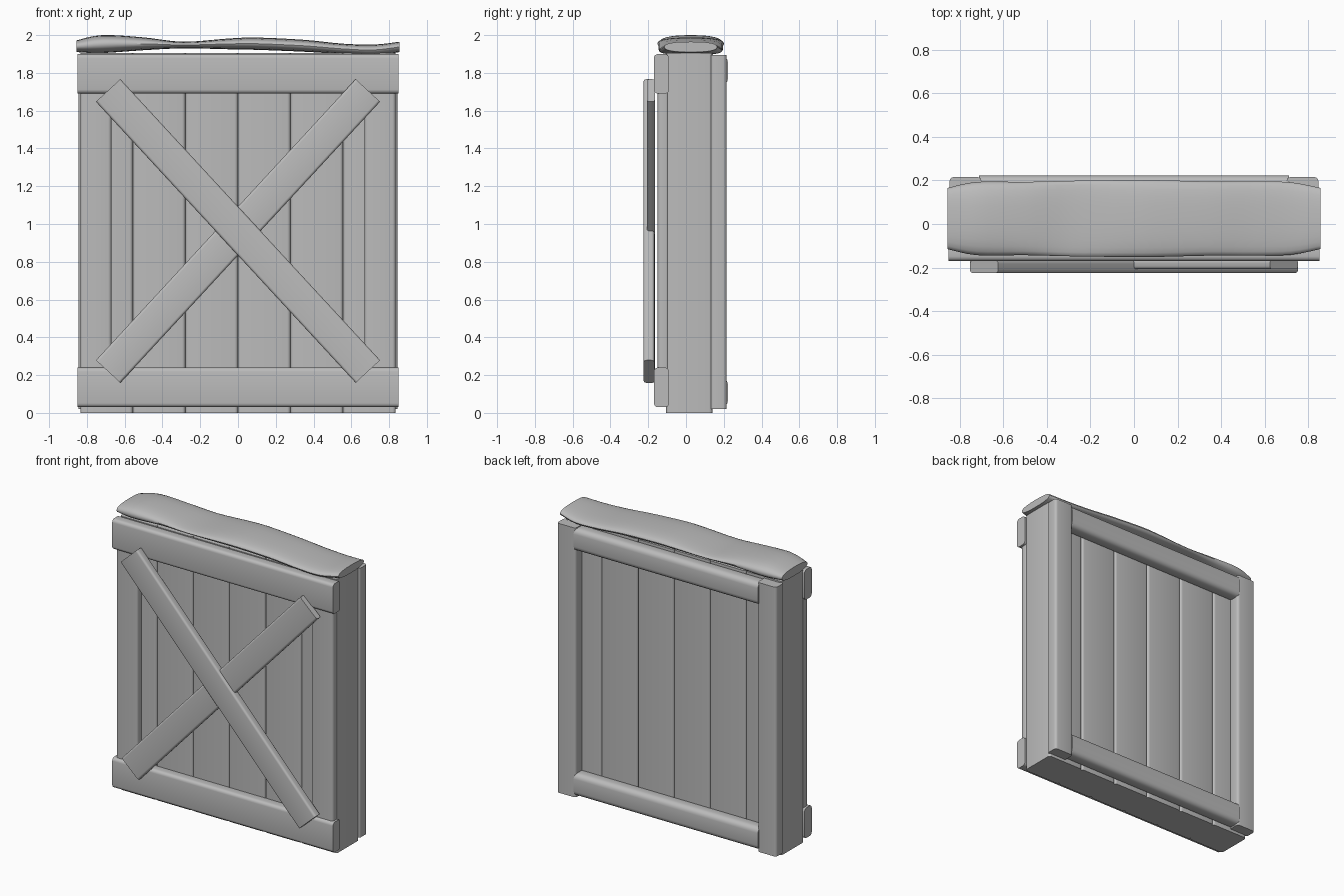
import bpy, bmesh, math
from mathutils import Vector

cube = bpy.data.objects.get("Cube")
if cube:
    bpy.data.objects.remove(cube, do_unlink=True)

GREY = (0.5, 0.5, 0.5, 1.0)
grey = bpy.data.materials.new("plain_grey")
grey.use_nodes = True
grey.diffuse_color = GREY
grey.node_tree.nodes["Principled BSDF"].inputs["Base Color"].default_value = GREY


def add_object(name, bm):
    bmesh.ops.recalc_face_normals(bm, faces=bm.faces)
    mesh = bpy.data.meshes.new(name)
    bm.to_mesh(mesh)
    bm.free()
    mesh.materials.append(grey)
    ob = bpy.data.objects.new(name, mesh)
    bpy.context.collection.objects.link(ob)
    bpy.ops.object.select_all(action='DESELECT')
    ob.select_set(True)
    bpy.context.view_layer.objects.active = ob
    bpy.ops.object.shade_smooth_by_angle(angle=math.radians(40))
    return ob


def board(name, lo, hi, axis, radius, tilt=0.0):
    """Board with its long edges (along axis) rounded, tilted about y."""
    lo, hi = Vector(lo), Vector(hi)
    size = hi - lo
    bm = bmesh.new()
    bmesh.ops.create_cube(bm, size=1)
    for v in bm.verts:
        v.co = Vector(a * b for a, b in zip(v.co, size))
    long_edges = [e for e in bm.edges
                  if abs(e.verts[0].co[axis] - e.verts[1].co[axis]) > size[axis] * 0.9]
    bmesh.ops.bevel(bm, geom=long_edges, offset=radius, segments=4,
                    profile=0.5, affect='EDGES')
    ob = add_object(name, bm)
    ob.location = (lo + hi) / 2
    ob.rotation_euler.y = tilt
    return ob


# Thick upright planks
PLANKS = 6
step = 1.67 / PLANKS
for i in range(PLANKS):
    x = -0.835 + i * step
    board(f"plank_{i + 1}", (x, -0.105, 0), (x + step, 0.14, 1.905), 2, 0.018)

# Corner posts, front and back
for side, s in (("left", 1), ("right", -1)):
    for part, a, b, y0, y1, z0 in (("front", 0.67, 0.835, -0.15, -0.09, 0.04),
                                   ("back", 0.70, 0.845, 0.13, 0.215, 0.02)):
        x0, x1 = sorted((a * s, b * s))
        board(f"{part}_post_{side}", (x0, y0, z0), (x1, y1, 1.895), 2, 0.018)

# Horizontal rails
for part, z0, z1 in (("upper", 1.69, 1.90), ("lower", 0.03, 0.24)):
    board(f"{part}_front_rail", (-0.85, -0.17, z0), (0.85, -0.09, z1), 0, 0.022)
for part, z0, z1 in (("upper", 1.735, 1.89), ("lower", 0.03, 0.185)):
    board(f"{part}_back_rail", (-0.71, 0.12, z0), (0.71, 0.222, z1), 0, 0.035)

# Crossed braces
rise, run, mid = 1.488, 1.375, 0.963
half = math.hypot(rise, run) / 2
angle = math.atan2(rise, run)
for name, y0, y1, tilt in (("brace_over", -0.224, -0.168, angle),
                           ("brace_under", -0.207, -0.165, -angle)):
    board(name, (-half, y0, mid - 0.088), (half, y1, mid + 0.088), 0, 0.014, tilt)

# Wavy padded top: x, bottom, top, half depth
stations = [(-0.855, 1.91, 1.972, 0.14), (-0.72, 1.905, 2.0, 0.168),
            (-0.5, 1.92, 1.988, 0.168), (-0.29, 1.93, 1.965, 0.173),
            (-0.05, 1.925, 1.982, 0.176), (0.1, 1.922, 1.987, 0.176),
            (0.35, 1.912, 1.975, 0.17), (0.55, 1.90, 1.955, 0.17),
            (0.72, 1.893, 1.95, 0.166), (0.855, 1.91, 1.965, 0.14)]


def smooth_station(t):
    """Catmull-Rom blend of the stations at parameter t."""
    i = min(int(t), len(stations) - 2)
    f = t - i
    p0, p1, p2, p3 = (Vector(stations[max(0, min(len(stations) - 1, i + k))])
                      for k in (-1, 0, 1, 2))
    return p1 + 0.5 * f * (p2 - p0 + f * (2 * p0 - 5 * p1 + 4 * p2 - p3
                                          + f * (3 * (p1 - p2) + p3 - p0)))


SIDES, SUB = 24, 4
bm = bmesh.new()
rings = []
for k in range((len(stations) - 1) * SUB + 1):
    x, zb, zt, depth = smooth_station(k / SUB)
    ring = []
    for j in range(SIDES):
        a = 2 * math.pi * j / SIDES
        c, s = math.cos(a), math.sin(a)
        y = 0.025 + depth * math.copysign(abs(c) ** 0.8, c)
        z = (zb + zt) / 2 + (zt - zb) / 2 * math.copysign(abs(s) ** 0.8, s)
        ring.append(bm.verts.new((x, y, z)))
    rings.append(ring)
for r, q in zip(rings, rings[1:]):
    for j in range(SIDES):
        n = (j + 1) % SIDES
        bm.faces.new((r[j], r[n], q[n], q[j]))
for cap in (rings[0], rings[-1]):
    bm.faces.new(cap)
add_object("padded_top", bm)
